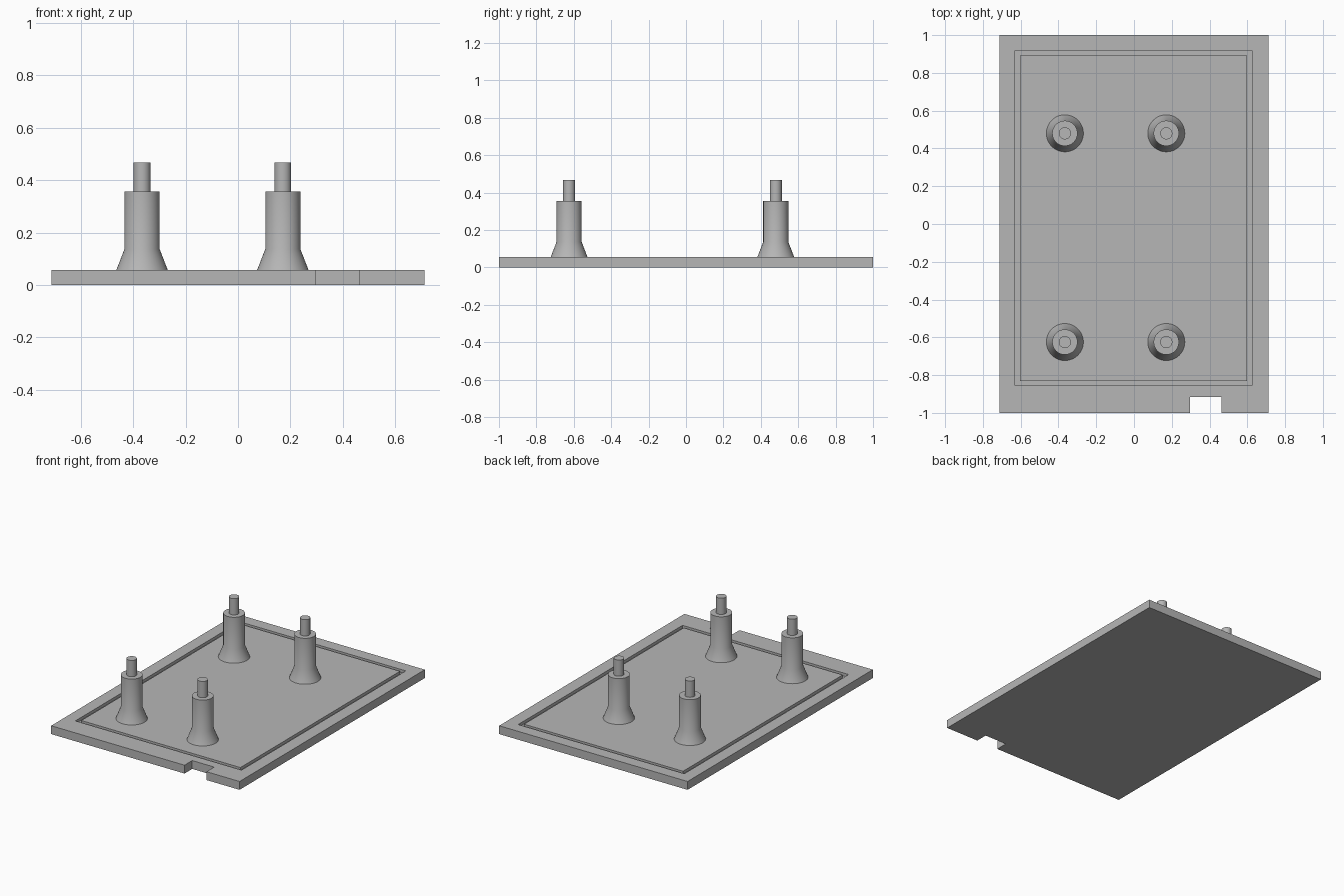
import bpy
import bmesh
import math

cube = bpy.data.objects.get("Cube")
if cube:
    bpy.data.objects.remove(cube, do_unlink=True)

PLATE_TOP = 0.057
GROOVE_DEPTH = 0.02

grey = bpy.data.materials.new("mid_grey")
grey.use_nodes = True
colour = (0.47, 0.47, 0.47, 1)
grey.diffuse_color = colour
grey.node_tree.nodes["Principled BSDF"].inputs["Base Color"].default_value = colour


def finish(name, bm):
    """Turn a bmesh into a grey scene object."""
    bmesh.ops.recalc_face_normals(bm, faces=bm.faces[:])
    mesh = bpy.data.meshes.new(name)
    bm.to_mesh(mesh)
    bm.free()
    mesh.materials.append(grey)
    obj = bpy.data.objects.new(name, mesh)
    bpy.context.collection.objects.link(obj)
    return obj


def select_only(obj):
    bpy.ops.object.select_all(action='DESELECT')
    obj.select_set(True)
    bpy.context.view_layer.objects.active = obj


def extrude_up(bm, height):
    ext = bmesh.ops.extrude_face_region(bm, geom=bm.faces[:])
    verts = [g for g in ext["geom"] if isinstance(g, bmesh.types.BMVert)]
    bmesh.ops.translate(bm, verts=verts, vec=(0, 0, height))


def rectangle(bm, x0, x1, y0, y1, z):
    return [bm.verts.new((x, y, z))
            for x, y in ((x0, y0), (x1, y0), (x1, y1), (x0, y1))]


# Base plate with a notch in its front edge
bm = bmesh.new()
W = 0.712
outline = [(-W, -1), (0.296, -1), (0.296, -0.917), (0.462, -0.917),
           (0.462, -1), (W, -1), (W, 1), (-W, 1)]
bm.faces.new([bm.verts.new((x, y, 0)) for x, y in outline])
extrude_up(bm, PLATE_TOP)
plate = finish("base_plate", bm)

# Narrow rectangular groove cut into the top
bm = bmesh.new()
floor = PLATE_TOP - GROOVE_DEPTH
outer = rectangle(bm, -0.63, 0.626, -0.856, 0.918, floor)
inner = rectangle(bm, -0.603, 0.599, -0.83, 0.893, floor)
for i in range(4):
    j = (i + 1) % 4
    bm.faces.new((outer[i], outer[j], inner[j], inner[i]))
extrude_up(bm, GROOVE_DEPTH * 2)
cutter = finish("groove_cutter", bm)
cutter.hide_render = True

cut = plate.modifiers.new("groove", 'BOOLEAN')
cut.operation = 'DIFFERENCE'
cut.solver = 'EXACT'
cut.object = cutter
select_only(plate)
bpy.ops.object.modifier_apply(modifier=cut.name)
bpy.data.objects.remove(cutter, do_unlink=True)


# Standoff posts: flared foot, cylindrical body, thin pin
def post(name, x, y):
    profile = [(0.098, PLATE_TOP), (0.067, 0.137), (0.067, 0.356),
               (0.032, 0.356), (0.032, 0.467)]
    sides = 48
    bm = bmesh.new()
    rings = []
    for r, z in profile:
        angles = [math.tau * k / sides for k in range(sides)]
        rings.append([bm.verts.new((r * math.cos(a), r * math.sin(a), z))
                      for a in angles])
    for low, high in zip(rings, rings[1:]):
        for i in range(sides):
            j = (i + 1) % sides
            bm.faces.new((low[i], low[j], high[j], high[i]))
    bm.faces.new(rings[-1])
    bm.faces.new(rings[0][::-1])
    obj = finish(name, bm)
    obj.location = (x, y, 0)
    select_only(obj)
    bpy.ops.object.shade_smooth_by_angle(angle=math.radians(30))


for side, x in (("right", -0.366), ("left", 0.171)):
    for end, y in (("front", -0.625), ("back", 0.48)):
        post(f"{end}_{side}_post", x, y)
